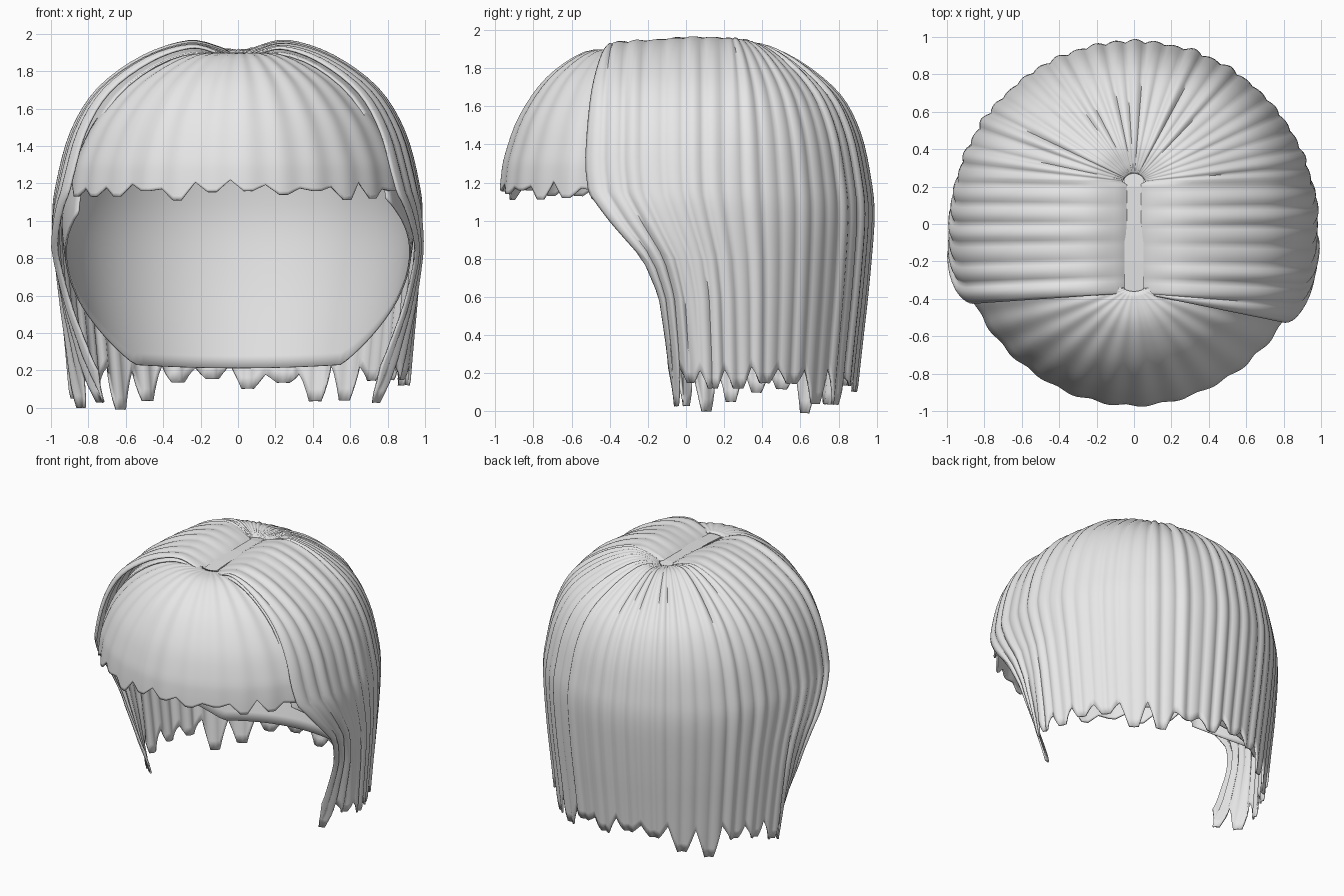
import bpy, math, random
from mathutils import Vector

if "Cube" in bpy.data.objects:
    bpy.data.objects.remove(bpy.data.objects["Cube"])

random.seed(11)
hair = bpy.data.materials.new("light_grey_hair")
hair.diffuse_color = (0.8, 0.8, 0.8, 1)
hair.use_nodes = True
hair.node_tree.nodes["Principled BSDF"].inputs["Base Color"].default_value = hair.diffuse_color
CUT = 1.3   # strands are stretched to their hem below this height


def lerp_table(table, x):
    """Piecewise linear lookup in (x, value) pairs sorted by x."""
    if x <= table[0][0]:
        return table[0][1]
    for (a, va), (b, vb) in zip(table, table[1:]):
        if x <= b:
            return va + (vb - va) * (x - a) / (b - a)
    return table[-1][1]


def smooth_path(pts, n):
    """Catmull-Rom samples through profile points."""
    p = [Vector(q) for q in [pts[0]] + pts + [pts[-1]]]
    out = []
    for i in range(1, len(p) - 2):
        for k in range(n):
            t = k / n
            a, b, c, d = p[i - 1:i + 3]
            out.append(0.5 * (2 * b + (c - a) * t + (2 * a - 5 * b + 4 * c - d) * t * t
                              + (3 * b - a - 3 * c + d) * t ** 3))
    return out + [p[-2]]


def strand_sheet(name, profile, angles, cols, rows, radius, root, hem, rib, bend, drop, thick):
    """Sheet of strands running from root(a) down a (reach, height) profile to hem(i)."""
    path = smooth_path(profile, rows)
    low = profile[-1][1]
    s_of_z = [(p.y, p.x) for p in reversed(path) if p.y <= CUT + 0.1]
    verts, faces = [], []
    for i in range(cols + 1):
        a = math.radians(angles[0] + (angles[1] - angles[0]) * i / cols)
        for j, p in enumerate(path):
            s, z = p
            tan = path[min(j + 1, len(path) - 1)] - path[max(j - 1, 0)]
            if z < CUT:
                z = CUT + (z - CUT) * (CUT - hem(i, a)) / (CUT - low)
                s = lerp_table(s_of_z, z)
            turn, shrink = bend(math.degrees(a), z)
            b = a + math.radians(turn)
            r0 = root(a)
            end = Vector((math.cos(b), math.sin(b))) * radius * shrink
            ray = end - r0
            xy = r0 + ray * s
            off = rib(i) * min(1, 0.05 + 1.8 * s)
            n = Vector((-tan.y, tan.x)).normalized()
            xy += ray.normalized() * n.x * off
            z += n.y * off - drop(a, s)
            verts.append((xy.x, xy.y, z))
    m = len(path)
    for i in range(cols):
        for j in range(m - 1):
            k = i * m + j
            faces.append((k, k + 1, k + m + 1, k + m))
    me = bpy.data.meshes.new(name)
    me.from_pydata(verts, [], faces)
    me.materials.append(hair)
    ob = bpy.data.objects.new(name, me)
    bpy.context.collection.objects.link(ob)
    mod = ob.modifiers.new("thickness", "SOLIDIFY")
    mod.thickness = thick
    mod.offset = -1
    bpy.ops.object.select_all(action='DESELECT')
    ob.select_set(True)
    bpy.context.view_layer.objects.active = ob
    bpy.ops.object.shade_smooth_by_angle(angle=math.radians(75))
    return ob


# Shared shape rules
FRONT_R, FRONT_L = -32, 205
SWEEP = [(0.0, 29), (0.3, 27), (0.6, 24), (0.8, 19), (1.0, 8.5), (1.15, 1.5), (1.3, 0)]
CURL = [(0.05, 0.27), (0.25, 0.16), (0.5, 0.07), (0.85, 0)]


def crown_root(a):
    y = math.sin(a) * 0.9
    if y > 0.22:
        return Vector((0.06 * math.cos(a), 0.21 + 0.06 * math.sin(a)))
    return Vector((math.copysign(0.03, math.cos(a)), max(y, -0.37)))


def side_bend(deg, z):
    """Front locks flare, sweep back and curl inward towards the tips."""
    right = deg < 90
    d = deg - FRONT_R if right else FRONT_L - deg
    w = max(0, 1 - d / 75) ** 2
    turn = lerp_table(SWEEP, z) * w * (1 if right else -0.85)
    back = max(0, math.sin(math.radians(deg)))
    size = 1 + max(0, 1 - z) * (0.035 - 0.07 * back)
    flare = 0.035 * max(0, 1 - d / 25) * min(1, max(0, z - 0.5) * 2)
    return turn, size + flare - lerp_table(CURL, z) * max(0, 1 - d / 26)


def crown_drop(a, s):
    front = max(0, -math.sin(a)) * 2
    back = max(0, math.sin(a)) ** 2
    return 0.045 * front * (1 - s) + 0.3 * back * s * (1 - s) ** 1.1 if s < 0.985 else 0


# Back and side hair: softly ribbed strands with ragged flat tips
TIPS, PER = 19, 12
tip_low = [random.choice((0.0, 0.05, 0.1, 0.12, 0.15, 0.17)) for _ in range(TIPS + 1)]
tip_low[0] = tip_low[TIPS - 1] = 0.03
notch = [random.uniform(0.19, 0.25) for _ in range(TIPS + 2)]
rib_amp = [random.uniform(0.008, 0.026) for _ in range(2 * TIPS + 1)]


def shell_hem(i, a):
    k, f = divmod(i, PER)
    w = min(1, min(f, PER - f) / 4)
    top = notch[k] if f < PER / 2 else notch[k + 1]
    return top + (tip_low[k] - top) * w


def shell_rib(i):
    return rib_amp[i // 6] * (abs(math.sin(math.pi * i / 6)) - 0.2) - 0.012


shell_profile = [(0, 1.895), (0.08, 1.935), (0.25, 1.965), (0.5, 1.885), (0.75, 1.71),
                 (0.9, 1.48), (0.98, 1.2), (1.0, 1.0), (0.975, 0.65), (0.94, 0.35), (0.9, 0.0)]
strand_sheet("back_and_side_hair", shell_profile, (FRONT_R, FRONT_L), TIPS * PER, 4, 0.985,
             crown_root, shell_hem, shell_rib, side_bend, crown_drop, 0.012)

# Inner cap: tapers inward to a slanted face opening
cap_profile = [(s * 0.96, z - 0.035) for s, z in shell_profile[:7]]
cap_profile += [(0.96, 0.95), (0.925, 0.7), (0.865, 0.45), (0.8, 0.2)]
strand_sheet("inner_cap", cap_profile, (FRONT_R + 1, FRONT_L - 1), 72, 3, 0.98, crown_root,
             lambda i, a: max(0.25, 0.76 - 0.7 * math.sin(a)), lambda i: 0,
             lambda d, z: (0, 1), crown_drop, 0.01)

# Fringe: smoother strands with a zigzag hem
F_TIPS, F_PER = 12, 8
f_low = [random.uniform(1.11, 1.16) for _ in range(F_TIPS + 1)]
f_high = [random.uniform(1.17, 1.23) for _ in range(F_TIPS + 2)]


def fringe_hem(i, a):
    k, f = divmod(i, F_PER)
    w = min(1, min(f, F_PER - f) / 3)
    top = f_high[k] if f < F_PER / 2 else f_high[k + 1]
    return top + (f_low[k] - top) * w


fringe_profile = [(0, 1.895), (0.28, 1.885), (0.6, 1.75), (0.83, 1.55), (0.95, 1.35),
                  (0.985, 1.23), (1.0, 1.1)]
strand_sheet("fringe", fringe_profile, (199, 336), F_TIPS * F_PER, 4, 0.98,
             lambda a: Vector((0.06 * math.cos(a), -0.33 + 0.03 * math.sin(a))), fringe_hem,
             lambda i: 0.009 * (math.sin(math.pi * i / F_PER) ** 2 - 0.7),
             lambda d, z: (0, 1 - 0.025 * abs(math.cos(math.radians(d)))),
             lambda a, s: 0, 0.012)

# Parting strip along the crown
rows = [(-0.37, 1.885), (-0.2, 1.895), (0.0, 1.9), (0.2, 1.9), (0.28, 1.89)]
verts = [(x, y, z) for y, z in rows for x in (-0.05, 0.05)]
me = bpy.data.meshes.new("parting_strip")
me.from_pydata(verts, [], [(2 * i, 2 * i + 1, 2 * i + 3, 2 * i + 2) for i in range(len(rows) - 1)])
me.materials.append(hair)
bpy.context.collection.objects.link(bpy.data.objects.new("parting_strip", me))
